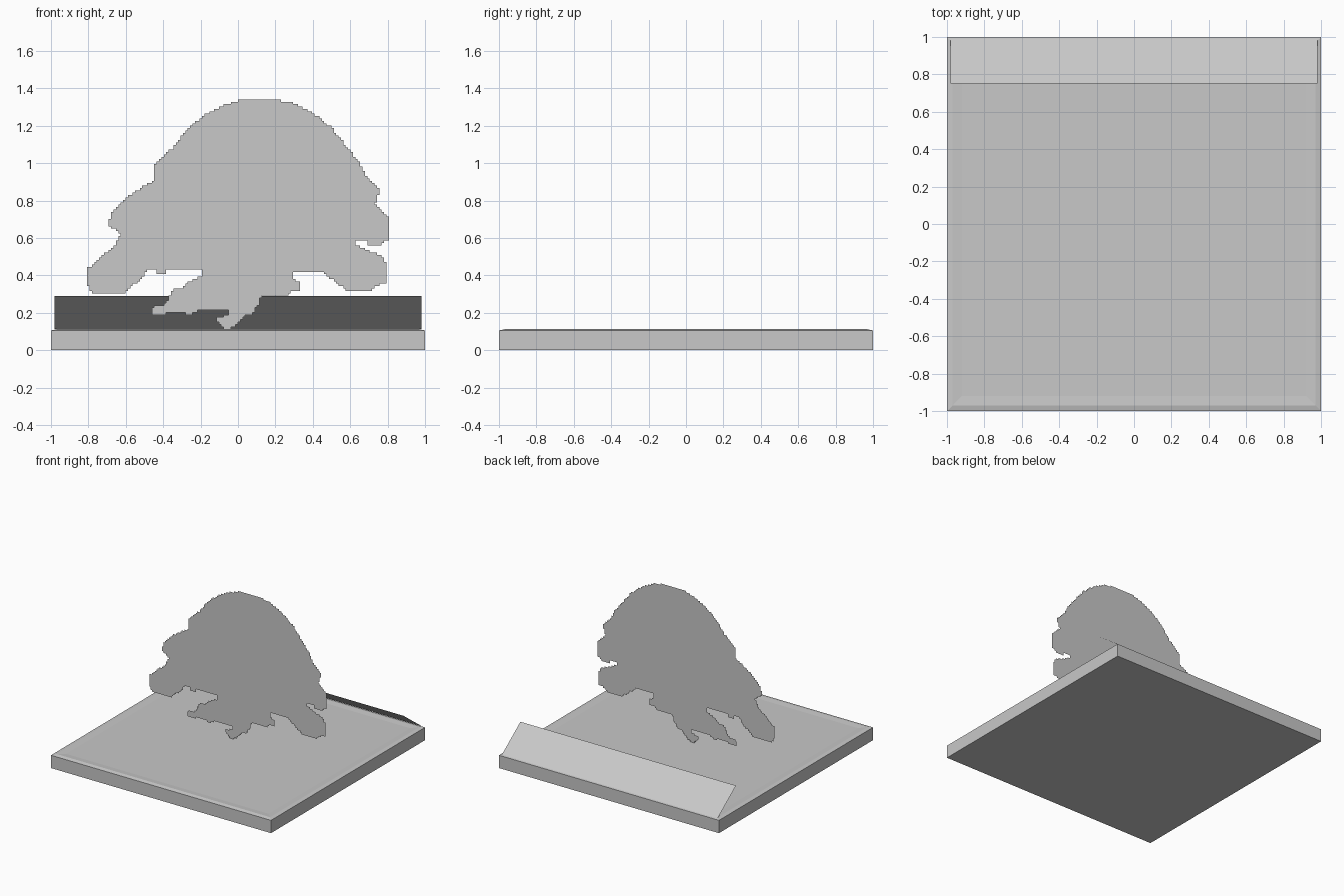
import bpy, bmesh, math

grey = bpy.data.materials.new("light grey")
grey.diffuse_color = (0.58, 0.58, 0.58, 1)


def finish(bm, name):
    mesh = bpy.data.meshes.new(name)
    bm.to_mesh(mesh)
    bm.free()
    mesh.materials.append(grey)
    ob = bpy.data.objects.new(name, mesh)
    bpy.context.collection.objects.link(ob)
    return ob


# Square base: stacked square loops form the walls, a low raised rim and the floor
bm = bmesh.new()
loops = []
for r, z in [(1, 0), (1, 0.105), (0.97, 0.112), (0.92, 0.108)]:
    loops.append([bm.verts.new((sx * r, sy * r, z))
                  for sx, sy in [(-1, -1), (1, -1), (1, 1), (-1, 1)]])
bm.faces.new(loops[0][::-1])
bm.faces.new(loops[-1])
for lo, hi in zip(loops, loops[1:]):
    for i in range(4):
        j = (i + 1) % 4
        bm.faces.new((lo[i], lo[j], hi[j], hi[i]))
finish(bm, "base")

# Leaning thin plate along the back edge
bm = bmesh.new()
bm.faces.new([bm.verts.new(p) for p in [
    (0.98, 0.99, 0.112), (0.98, 0.75, 0.29), (-0.98, 0.75, 0.29), (-0.98, 0.99, 0.112)]])
finish(bm, "back_plate")

# Upright flat creature cutout: lower outline (limbs), then upper outline (back)
lower = [(-0.77, 0.30), (-0.61, 0.30), (-0.59, 0.33), (-0.53, 0.37), (-0.48, 0.43),
         (-0.43, 0.43), (-0.43, 0.405), (-0.39, 0.405), (-0.38, 0.43), (-0.19, 0.43),
         (-0.19, 0.40), (-0.24, 0.38), (-0.30, 0.335), (-0.35, 0.32), (-0.39, 0.25),
         (-0.46, 0.23), (-0.46, 0.19), (-0.31, 0.20), (-0.26, 0.19), (-0.20, 0.215),
         (-0.05, 0.215), (-0.05, 0.185), (-0.11, 0.18), (-0.11, 0.145), (-0.07, 0.113),
         (-0.05, 0.113), (0.0, 0.14), (0.02, 0.17), (0.08, 0.20), (0.11, 0.24),
         (0.11, 0.27), (0.14, 0.29), (0.26, 0.295), (0.28, 0.315), (0.33, 0.315),
         (0.33, 0.36), (0.30, 0.385), (0.30, 0.42), (0.45, 0.42), (0.58, 0.32),
         (0.71, 0.315), (0.73, 0.34), (0.79, 0.36), (0.80, 0.44), (0.77, 0.50),
         (0.63, 0.565), (0.63, 0.585), (0.69, 0.58)]
upper = [(0.70, 0.56), (0.76, 0.56), (0.81, 0.60), (0.81, 0.70), (0.73, 0.78),
         (0.75, 0.83), (0.75, 0.86), (0.70, 0.91), (0.65, 1.0), (0.50, 1.19),
         (0.40, 1.27), (0.30, 1.32), (0.18, 1.347), (0.04, 1.347), (-0.08, 1.31),
         (-0.19, 1.25), (-0.29, 1.16), (-0.35, 1.08), (-0.45, 0.99), (-0.45, 0.91),
         (-0.59, 0.82), (-0.68, 0.73), (-0.69, 0.67), (-0.63, 0.62), (-0.66, 0.56),
         (-0.73, 0.50), (-0.81, 0.43), (-0.81, 0.35)]
outline = lower + upper
STEP = 0.0128
Z0 = 0.112


def crossings(z):
    """Sorted x positions where the outline crosses height z."""
    xs = []
    for (x1, z1), (x2, z2) in zip(outline, outline[1:] + outline[:1]):
        if (z1 > z) != (z2 > z):
            xs.append(x1 + (z - z1) * (x2 - x1) / (z2 - z1))
    return sorted(xs)


# Fill the outline with square cells for the stepped edge, then merge them
bm = bmesh.new()
grid = {}


def corner(i, k):
    if (i, k) not in grid:
        grid[i, k] = bm.verts.new((i * STEP, 0, Z0 + k * STEP))
    return grid[i, k]


for k in range(97):
    xs = crossings(Z0 + (k + 0.5) * STEP)
    for a, b in zip(xs[::2], xs[1::2]):
        for i in range(round(a / STEP), round(b / STEP)):
            bm.faces.new((corner(i, k), corner(i + 1, k),
                          corner(i + 1, k + 1), corner(i, k + 1)))
bmesh.ops.dissolve_limit(bm, angle_limit=math.radians(1), verts=bm.verts, edges=bm.edges)
finish(bm, "creature_cutout")
